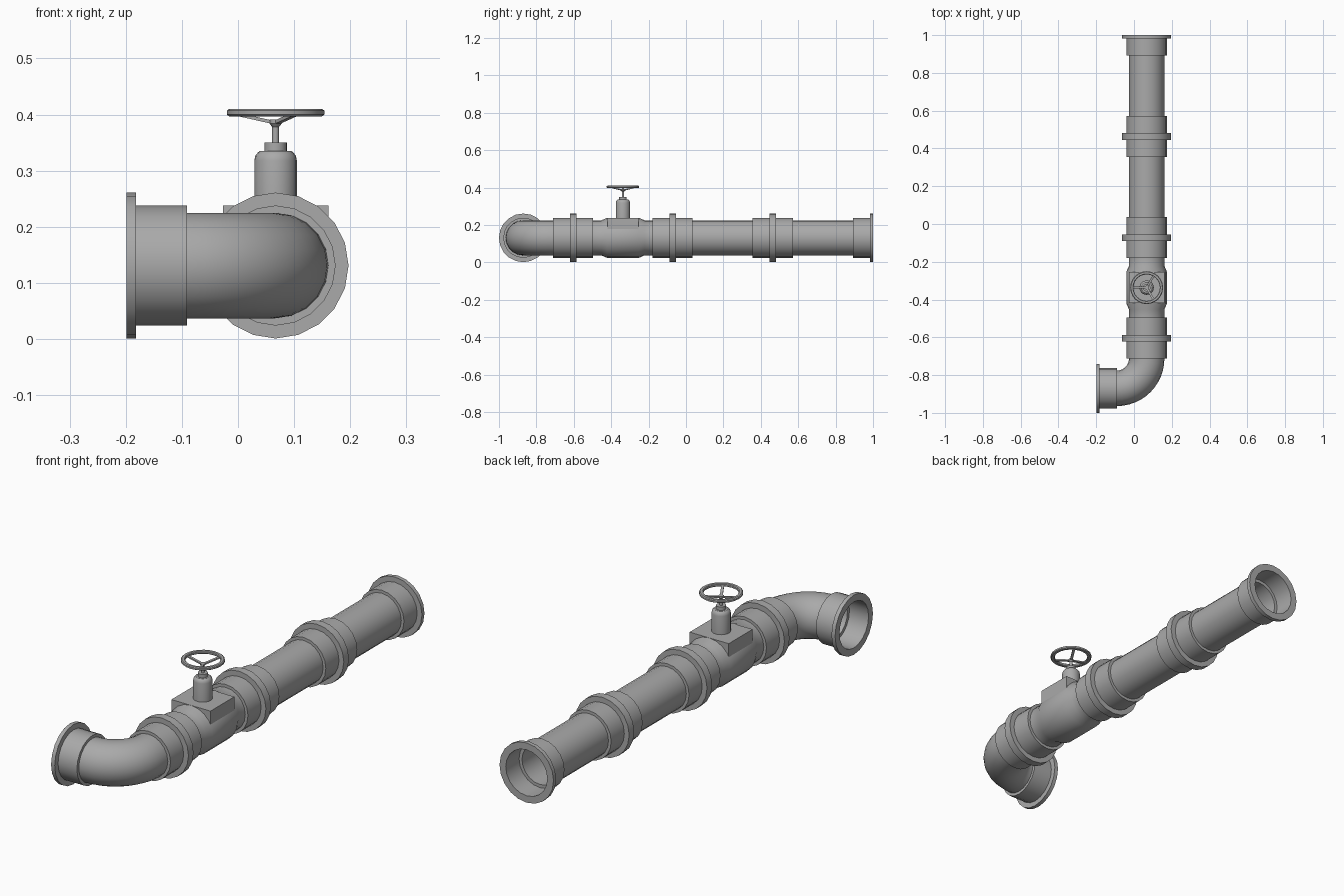
import bpy, bmesh, math
from mathutils import Vector, Matrix

cube = bpy.data.objects.get("Cube")
if cube:
    bpy.data.objects.remove(cube, do_unlink=True)

grey = bpy.data.materials.new("Pipe grey")
grey.use_nodes = True
grey.diffuse_color = (0.4, 0.4, 0.4, 1)
for node in grey.node_tree.nodes:
    if node.type == 'BSDF_PRINCIPLED':
        node.inputs["Base Color"].default_value = grey.diffuse_color
        node.inputs["Roughness"].default_value = 0.6

# Main dimensions
AX, AZ = 0.067, 0.131          # pipe axis
FLANGE, COLLAR, PIPE = 0.13, 0.107, 0.094
SOCKET, BORE = 0.1, 0.086      # inner radii
RIM, END = 0.0175, 0.108       # flange thickness, collar length
BEND = 0.158                   # elbow radius
JOINTS = [-0.604, -0.072, 0.463, 1.0]
VALVE_Y = -0.337
UP = Vector((0, 0, 1))


def finish(name, bm):
    """Turn a bmesh into a smooth-shaded object with sharp edges kept."""
    bmesh.ops.remove_doubles(bm, verts=bm.verts, dist=0.00001)
    bmesh.ops.recalc_face_normals(bm, faces=bm.faces)
    mesh = bpy.data.meshes.new(name)
    bm.to_mesh(mesh)
    bm.free()
    mesh.materials.append(grey)
    obj = bpy.data.objects.new(name, mesh)
    bpy.context.collection.objects.link(obj)
    bpy.ops.object.select_all(action='DESELECT')
    obj.select_set(True)
    bpy.context.view_layer.objects.active = obj
    bpy.ops.object.shade_smooth_by_angle(angle=math.radians(32))
    return obj


def sweep(name, profile, place, sides=20, closed=True):
    """Carry rings of (distance, radius) along a path given by place()."""
    bm = bmesh.new()
    rings = []
    for dist, radius in profile:
        centre, u, v = place(dist)
        ring = []
        for i in range(sides):
            a = math.tau * i / sides
            ring.append(bm.verts.new(centre + radius * (u * math.cos(a) + v * math.sin(a))))
        rings.append(ring)
    pairs = list(zip(rings, rings[1:]))
    if closed:
        pairs.append((rings[-1], rings[0]))
    for a, b in pairs:
        for i in range(sides):
            j = (i + 1) % sides
            bm.faces.new((a[i], a[j], b[j], b[i]))
    return finish(name, bm)


def pipe_profile(length, outer=(), inner=()):
    """Flanged and collared tube wall, outside first, then back inside."""
    head = [(0, FLANGE), (RIM, FLANGE), (RIM, COLLAR), (END, COLLAR), (END, PIPE)]
    bore = [(0, SOCKET), (END * 0.85, SOCKET), (END * 0.85, BORE)]
    tail = [(length - d, r) for d, r in reversed(head)]
    bore_tail = [(length - d, r) for d, r in bore]
    return head + list(outer) + tail + bore_tail + list(inner) + bore[::-1]


def along_y(start):
    return lambda d: (Vector((AX, start + d, AZ)), Vector((1, 0, 0)), UP)


def upright(d):
    return Vector((AX, VALVE_Y, d)), Vector((1, 0, 0)), Vector((0, 1, 0))


def around_elbow(d):
    arc = BEND * math.pi / 2
    a = min(max((d - END) / BEND, 0), math.pi / 2)
    side = Vector((math.cos(a), -math.sin(a), 0))
    heading = Vector((-math.sin(a), -math.cos(a), 0))
    pivot = Vector((AX - BEND, JOINTS[0] - END, AZ))
    extra = d - END if d < END else max(d - END - arc, 0)
    return pivot + side * BEND + heading * extra, side, UP


# Straight pipes, the first one swelling into the valve body
mid = VALVE_Y - JOINTS[0]
swell = [(mid - 0.115, PIPE), (mid - 0.085, COLLAR), (mid + 0.085, COLLAR), (mid + 0.115, PIPE)]
names = ["valve_pipe", "middle_pipe", "back_pipe"]
for k, name in enumerate(names):
    length = JOINTS[k + 1] - JOINTS[k]
    sweep(name, pipe_profile(length, swell if k == 0 else ()), along_y(JOINTS[k]))

# Elbow
arc = BEND * math.pi / 2
steps = [END + arc * i / 12 for i in range(1, 12)]
sweep("elbow_pipe",
      pipe_profile(2 * END + arc, [(d, PIPE) for d in steps], [(d, BORE) for d in reversed(steps)]),
      around_elbow)

# Square saddle on top of the valve body, hollowed to sit on the pipe
half, top = 0.094, 0.107
lean = math.acos(half / SOCKET)
outline = [(half, top), (-half, top)]
for i in range(13):
    a = math.pi - lean - (math.pi - 2 * lean) * i / 12
    outline.append((SOCKET * math.cos(a), SOCKET * math.sin(a)))
bm = bmesh.new()
face = bm.faces.new([bm.verts.new((AX + x, VALVE_Y - 0.082, AZ + z)) for x, z in outline])
grown = bmesh.ops.extrude_face_region(bm, geom=[face])
bmesh.ops.translate(bm, vec=(0, 0.164, 0),
                    verts=[g for g in grown["geom"] if isinstance(g, bmesh.types.BMVert)])
finish("valve_saddle", bm)

# Bonnet, stem and hub
sweep("valve_bonnet", [(0.234, 0), (0.234, 0.038), (0.318, 0.038), (0.327, 0.036), (0.333, 0.031),
                       (0.335, 0.028), (0.335, 0.02), (0.35, 0.02), (0.35, 0)], upright, closed=False)
sweep("valve_stem", [(0.345, 0), (0.345, 0.006), (0.378, 0.006), (0.384, 0.011),
                     (0.391, 0.011), (0.391, 0)], upright, sides=12, closed=False)

# Handwheel rim
sweep("wheel_rim", [(0.397, 0.073), (0.397, 0.083), (0.4, 0.087), (0.407, 0.087), (0.41, 0.083),
                    (0.41, 0.073), (0.407, 0.07), (0.4, 0.07)], upright, sides=24)

# Three spokes rising from the hub to the rim
for k in range(3):
    start, end = Vector((0.004, 0, 0.386)), Vector((0.075, 0, 0.402))
    run = end - start
    bm = bmesh.new()
    bmesh.ops.create_cube(bm, size=1)
    shape = (Matrix.Translation((AX, VALVE_Y, 0))
             @ Matrix.Rotation(math.radians(60 + 120 * k), 4, 'Z')
             @ Matrix.Translation((start + end) / 2)
             @ Matrix.Rotation(-math.atan2(run.z, run.x), 4, 'Y')
             @ Matrix.Diagonal((run.length, 0.011, 0.006, 1)))
    bmesh.ops.transform(bm, matrix=shape, verts=bm.verts)
    finish(f"wheel_spoke_{k + 1}", bm)
